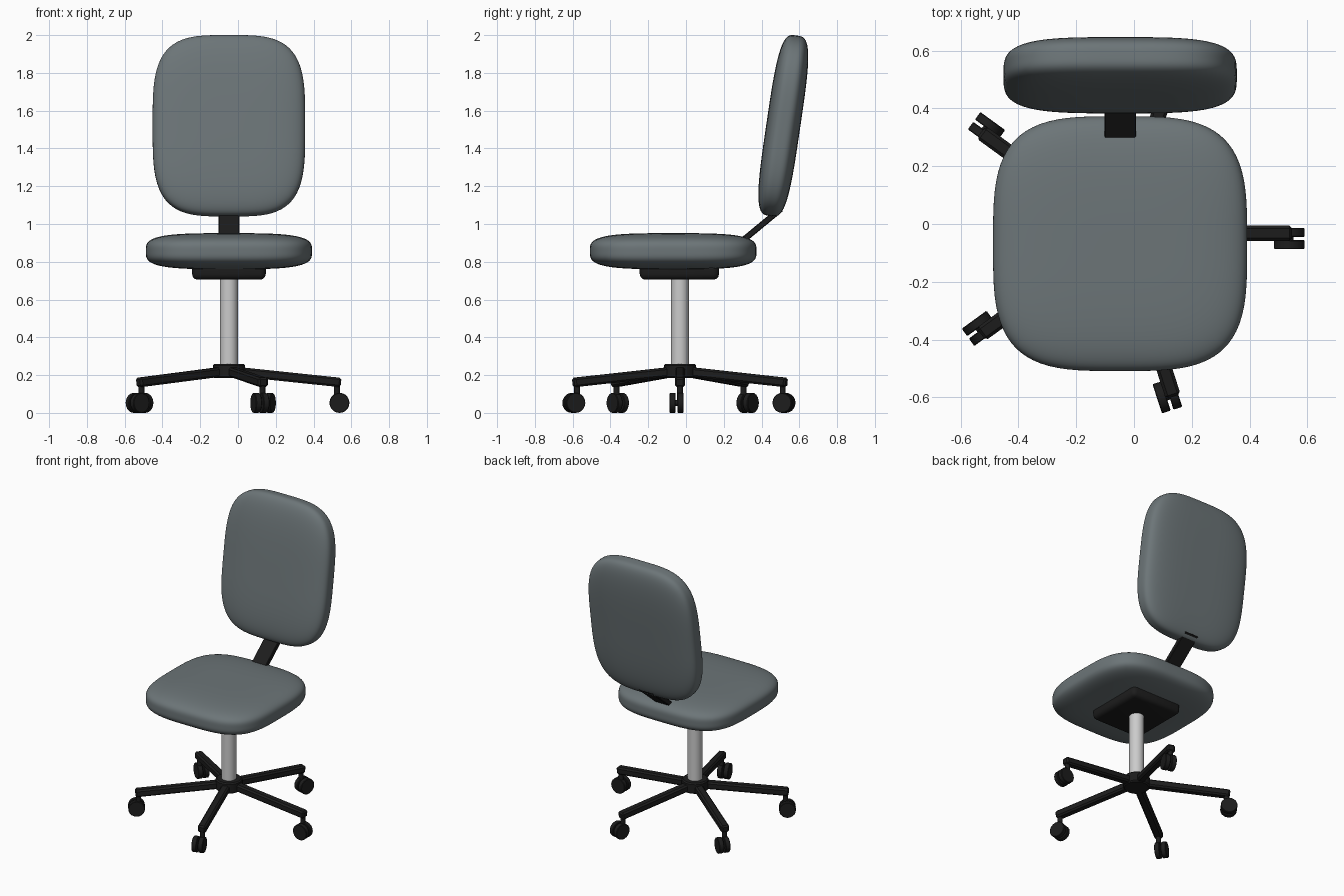
import bpy, bmesh
from math import radians
from mathutils import Matrix, Vector

default = bpy.data.objects.get("Cube")
if default:
    bpy.data.objects.remove(default, do_unlink=True)


def material(name, color):
    m = bpy.data.materials.new(name)
    m.use_nodes = True
    m.diffuse_color = (*color, 1)
    bsdf = next(n for n in m.node_tree.nodes if n.type == "BSDF_PRINCIPLED")
    bsdf.inputs["Base Color"].default_value = (*color, 1)
    return m


fabric = material("grey fabric", (0.15, 0.178, 0.187))
plastic = material("black plastic", (0.012, 0.012, 0.012))
metal = material("light metal", (0.6, 0.6, 0.6))


def finish(name, bm, mat, matrix):
    """Turn a bmesh into a shaded object placed by a matrix."""
    mesh = bpy.data.meshes.new(name)
    bm.normal_update()
    bm.to_mesh(mesh)
    bm.free()
    mesh.materials.append(mat)
    mesh.transform(matrix)
    obj = bpy.data.objects.new(name, mesh)
    bpy.context.collection.objects.link(obj)
    bpy.ops.object.select_all(action="DESELECT")
    obj.select_set(True)
    bpy.context.view_layer.objects.active = obj
    bpy.ops.object.shade_smooth_by_angle(angle=radians(35))
    return obj


def cushion(name, half, matrix, power=3.5):
    """Padded block: a gridded cube rounded by a power norm."""
    bm = bmesh.new()
    bmesh.ops.create_cube(bm, size=2)
    bmesh.ops.subdivide_edges(bm, edges=bm.edges[:], cuts=23, use_grid_fill=True)
    for v in bm.verts:
        norm = sum(abs(c) ** power for c in v.co) ** (1 / power)
        v.co = Vector(c / norm * h for c, h in zip(v.co, half))
    return finish(name, bm, fabric, matrix)


def box(name, size, matrix, bevel, segments=1):
    bm = bmesh.new()
    bmesh.ops.create_cube(bm, size=1)
    bmesh.ops.scale(bm, vec=size, verts=bm.verts)
    bmesh.ops.bevel(bm, geom=bm.edges[:], offset=bevel, segments=segments,
                    profile=0.5, affect="EDGES")
    return finish(name, bm, plastic, matrix)


def cylinder(name, radius, depth, matrix, mat, sides=32, bevel=0):
    bm = bmesh.new()
    bmesh.ops.create_cone(bm, cap_ends=True, segments=sides,
                          radius1=radius, radius2=radius, depth=depth)
    if bevel:
        rims = [e for e in bm.edges if abs(e.verts[0].co.z - e.verts[1].co.z) < 1e-5]
        bmesh.ops.bevel(bm, geom=rims, offset=bevel, segments=1, affect="EDGES")
    return finish(name, bm, mat, matrix)


def at(x, y, z):
    return Matrix.Translation((x, y, z))


CX, CY = -0.048, -0.032

# Seat and backrest
cushion("seat", (0.44, 0.441, 0.0955), at(CX, -0.068, 0.856))
cushion("backrest", (0.404, 0.09, 0.483),
        at(CX, 0.515, 1.52) @ Matrix.Rotation(radians(-8.4), 4, "X"), 3.6)
box("backrest_bar", (0.11, 0.30, 0.032),
    at(CX, 0.388, 0.985) @ Matrix.Rotation(radians(39.5), 4, "X"), 0.004)

# Mounting plate, column and hub
box("seat_plate", (0.39, 0.42, 0.1), at(CX, CY - 0.003, 0.755), 0.03, 3)
cylinder("column", 0.047, 0.56, at(CX, CY, 0.49), metal)
cylinder("hub", 0.085, 0.075, at(CX, CY, 0.222), plastic, 20, 0.008)

# Five legs with twin-wheel casters
LEG_TILT = radians(6)
for i in range(5):
    turn = at(CX, CY, 0) @ Matrix.Rotation(radians(72 * i), 4, "Z")
    box(f"leg_{i + 1}", (0.56, 0.054, 0.05),
        turn @ at(0.315, 0, 0.19) @ Matrix.Rotation(LEG_TILT, 4, "Y"), 0.01)
    cylinder(f"caster_stem_{i + 1}", 0.016, 0.12,
             turn @ at(0.572, 0, 0.11), plastic, 12)
    axle = turn @ at(0.585, -0.018, 0.053) @ Matrix.Rotation(radians(90), 4, "X")
    cylinder(f"caster_axle_{i + 1}", 0.016, 0.05, axle, plastic, 12)
    for side, offset in (("inner", -0.021), ("outer", 0.021)):
        cylinder(f"caster_wheel_{side}_{i + 1}", 0.053, 0.032,
                 axle @ at(0, 0, offset), plastic, 20, 0.003)
